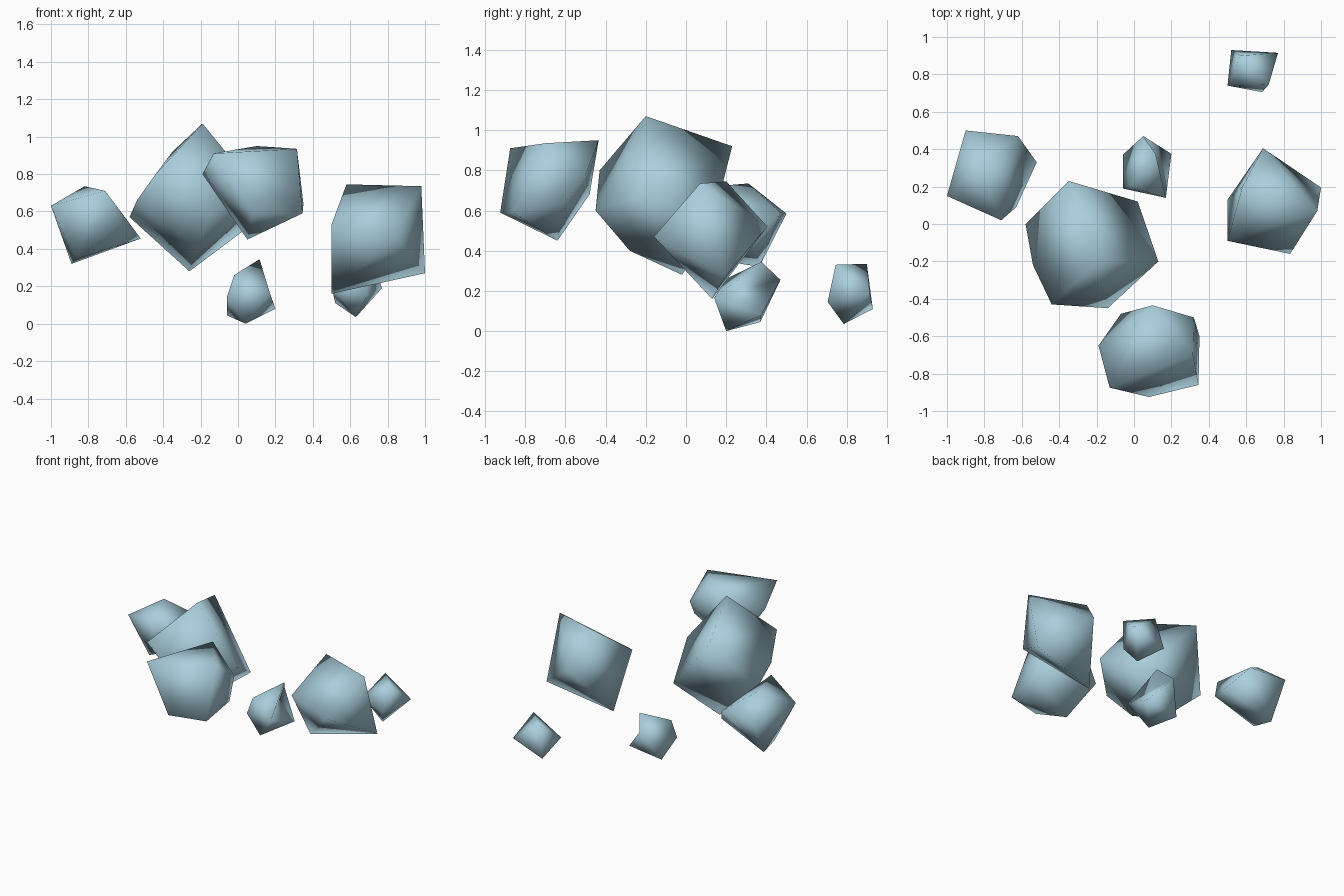
import bpy, bmesh

if "Cube" in bpy.data.objects:
    bpy.data.objects.remove(bpy.data.objects["Cube"])

stone = bpy.data.materials.new("pale blue stone")
stone.diffuse_color = (0.40, 0.62, 0.72, 1)
stone.use_nodes = True
stone.node_tree.nodes["Principled BSDF"].inputs["Base Color"].default_value = stone.diffuse_color


def rock(name, corners, notch=None):
    """Chiselled rock: hull around its corners; notch = hull edge folded inwards."""
    bm = bmesh.new()
    vs = [bm.verts.new(c) for c in corners]
    bmesh.ops.convex_hull(bm, input=vs)
    if notch:
        edge = bm.edges.get([vs[i] for i in notch])
        if edge and len(edge.link_faces) == 2:
            bmesh.ops.rotate_edges(bm, edges=[edge], use_ccw=False)
    loose = [v for v in bm.verts if not v.link_faces]
    bmesh.ops.delete(bm, geom=loose, context='VERTS')
    bmesh.ops.recalc_face_normals(bm, faces=bm.faces)
    for f in bm.faces:
        f.smooth = True
    mesh = bpy.data.meshes.new(name)
    bm.to_mesh(mesh)
    bm.free()
    mesh.materials.append(stone)
    obj = bpy.data.objects.new(name, mesh)
    bpy.context.collection.objects.link(obj)
    return obj


# large rock in the middle
rock("large_rock", [
    (-.19, -.20, 1.07), (-.35, .23, .92), (-.44, -.43, .80), (.13, -.20, .68),
    (-.54, -.22, .66), (-.14, -.45, .60), (-.58, 0, .57), (.02, .12, .49),
    (-.22, -.28, .40), (-.26, -.02, .28)])

# rock on the left
rock("left_rock", [
    (-.82, .31, .735), (-.71, .02, .71), (-1, .15, .63), (-.62, .47, .59),
    (-.90, .50, .585), (-.63, .09, .54), (-.52, .33, .455),
    (-.87, .21, .345), (-.89, .365, .32)])

# rock at the front
rock("front_rock", [
    (.10, -.435, .95), (.315, -.70, .935), (-.13, -.875, .91), (-.19, -.65, .80),
    (.32, -.50, .78), (-.07, -.48, .68), (.35, -.60, .64),
    (.345, -.86, .59), (.08, -.925, .59), (.05, -.64, .45)])

# rock on the right
rock("right_rock", [
    (.58, .20, .745), (.98, .07, .735), (.50, -.09, .53), (.69, .405, .52),
    (.835, -.16, .47), (1, .195, .27), (.50, .13, .16)])

# small rock with a folded-in side
rock("small_notched_rock", [
    (.115, .375, .345), (.20, .375, .08), (.05, .47, .255), (-.02, .20, .26),
    (.17, .14, .165), (-.06, .19, .14), (-.06, .37, .045), (.04, .20, 0)],
    notch=(0, 1))

# small rock at the back
rock("small_back_rock", [
    (.57, .90, .335), (.72, .745, .33), (.50, .74, .20), (.77, .915, .19),
    (.685, .705, .145), (.52, .93, .11), (.63, .785, .035)])
